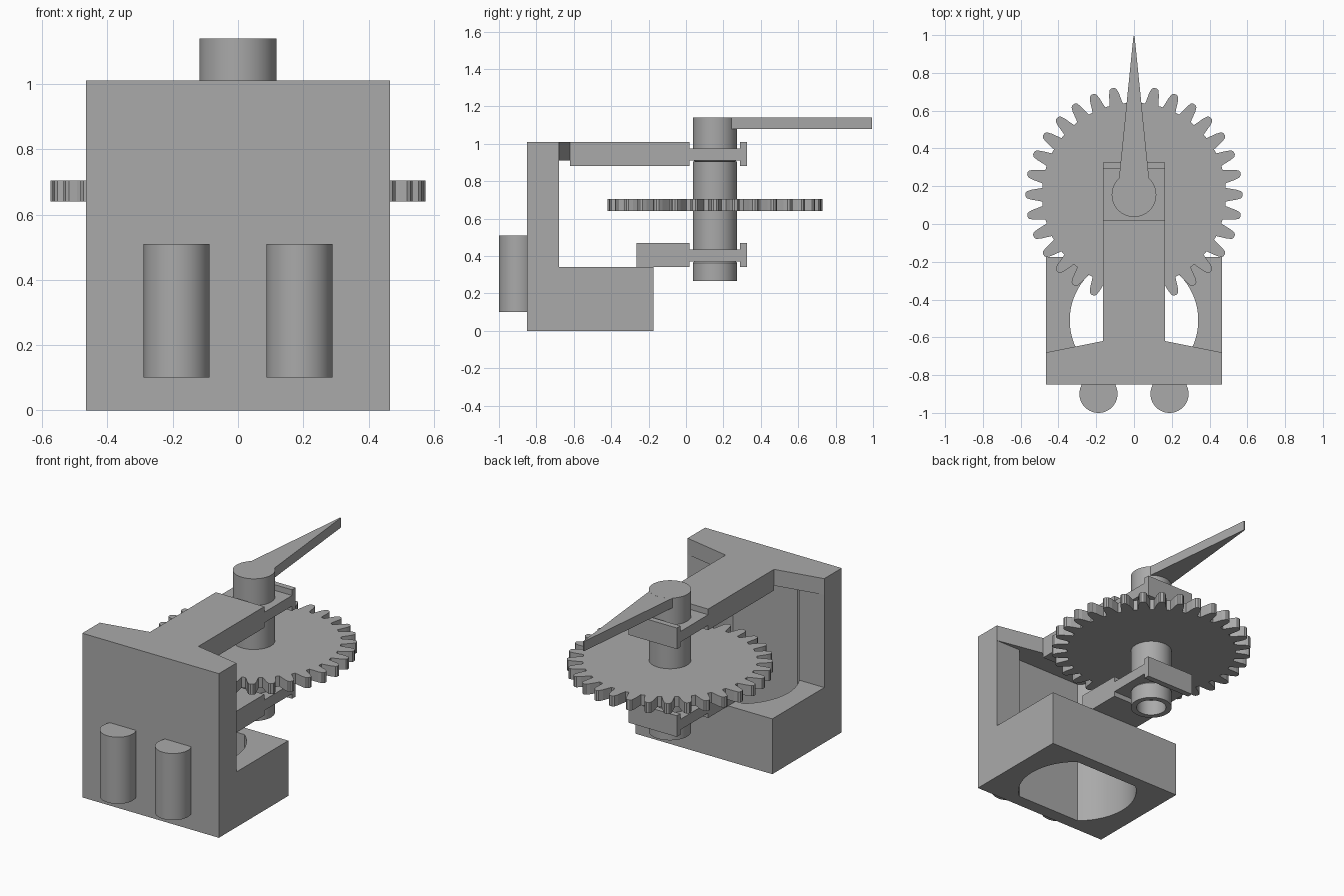
import bpy, bmesh
from math import sin, cos, pi, sqrt, asin
from mathutils import Vector

old = bpy.data.objects.get("Cube")
if old:
    bpy.data.objects.remove(old, do_unlink=True)

grey = bpy.data.materials.new("plain grey")
grey.use_nodes = True
grey.diffuse_color = (0.4, 0.4, 0.4, 1)
grey.node_tree.nodes["Principled BSDF"].inputs["Base Color"].default_value = (0.4, 0.4, 0.4, 1)

AXIS_Y = 0.155      # shaft centre
SHAFT_R = 0.118


def finish(name, bm, smooth=False):
    bmesh.ops.recalc_face_normals(bm, faces=bm.faces)
    mesh = bpy.data.meshes.new(name)
    bm.to_mesh(mesh)
    bm.free()
    mesh.materials.append(grey)
    ob = bpy.data.objects.new(name, mesh)
    bpy.context.collection.objects.link(ob)
    if smooth:
        bpy.ops.object.select_all(action='DESELECT')
        ob.select_set(True)
        bpy.context.view_layer.objects.active = ob
        bpy.ops.object.shade_smooth_by_angle(angle=pi / 6)
    return ob


def prism(name, points, start, depth, smooth=False):
    """Extrude a closed outline of 3D points along a depth vector."""
    bm = bmesh.new()
    face = bm.faces.new([bm.verts.new(Vector(p) + Vector(start)) for p in points])
    res = bmesh.ops.extrude_face_region(bm, geom=[face])
    verts = [g for g in res["geom"] if isinstance(g, bmesh.types.BMVert)]
    bmesh.ops.translate(bm, vec=depth, verts=verts)
    return finish(name, bm, smooth)


def plan(name, outline, z0, z1, smooth=False):
    return prism(name, [(x, y, 0) for x, y in outline], (0, 0, z0), (0, 0, z1 - z0), smooth)


def side(name, outline, half_width):
    return prism(name, [(0, y, z) for y, z in outline], (-half_width, 0, 0), (2 * half_width, 0, 0))


def circle(cx, cy, r, n=64):
    return [(cx + r * cos(2 * pi * i / n), cy + r * sin(2 * pi * i / n)) for i in range(n)]


# L-shaped body: wall and base
body = side("body", [(-0.85, 0), (-0.175, 0), (-0.175, 0.34), (-0.68, 0.34),
                     (-0.68, 1.01), (-0.85, 1.01)], 0.465)

# Well through the base and recess in the wall: a circle with two flats
R, FLAT, WELL_Y = 0.34, 0.26, -0.51
reach = asin(FLAT / R)
right_arc = [(R * cos(a), WELL_Y + R * sin(a))
             for a in [reach * (i / 20 - 1) for i in range(41)]]
left_arc = [(-x, y) for x, y in reversed(right_arc)]
cutter = plan("well_cutter", right_arc + left_arc, -0.1, 0.91)
cutter.hide_render = True
cutter.hide_viewport = True
cut = body.modifiers.new("well", 'BOOLEAN')
cut.operation = 'DIFFERENCE'
cut.solver = 'EXACT'
cut.object = cutter
bpy.context.view_layer.objects.active = body
body.select_set(True)
bpy.ops.object.modifier_apply(modifier="well")
bpy.data.objects.remove(cutter, do_unlink=True)
bpy.ops.object.shade_smooth_by_angle(angle=pi / 6)

# Tapered shoulder joining the wall to the upper arm
plan("shoulder", [(-0.465, -0.68), (0.465, -0.68), (0.165, -0.62), (-0.165, -0.62)], 0.91, 1.01)


# Arms: thick beam, thin bearing plate, end tab
def arm(name, y0, z):
    side(name, [(y0, z), (0.02, z), (0.02, z + 0.03), (0.29, z + 0.03), (0.29, z),
                (0.325, z), (0.325, z + 0.13), (0.29, z + 0.13), (0.29, z + 0.095),
                (0.02, z + 0.095), (0.02, z + 0.13), (y0, z + 0.13)], 0.165)


arm("upper_arm", -0.62, 0.88)
arm("lower_arm", -0.265, 0.34)

# Shaft turned from a profile, with a bore at the bottom
bm = bmesh.new()
profile = [(0, 0.36), (0.085, 0.36), (0.085, 0.265), (SHAFT_R, 0.265), (SHAFT_R, 0.362),
           (0.108, 0.375), (0.108, 0.905), (SHAFT_R, 0.915), (SHAFT_R, 1.14), (0, 1.14)]
# Between the arms the shaft keeps its full radius
profile[6:6] = [(0.108, 0.43), (SHAFT_R, 0.43), (SHAFT_R, 0.905)]
verts = [bm.verts.new((r, AXIS_Y, z)) for r, z in profile]
edges = [bm.edges.new(pair) for pair in zip(verts, verts[1:])]
bmesh.ops.spin(bm, geom=verts + edges, cent=(0, AXIS_Y, 0), axis=(0, 0, 1),
               angle=2 * pi, steps=64)
bmesh.ops.remove_doubles(bm, verts=bm.verts, dist=0.0005)
finish("shaft", bm, True)

# Gear wheel: each tooth is a rounded taper
TEETH = 32
tooth = [(-0.036, 0.487), (-0.031, 0.515), (-0.026, 0.545), (-0.018, 0.568), (-0.008, 0.575)]
tooth += [(-t, r) for t, r in reversed(tooth)]
gear = []
for i in range(TEETH):
    a = 2 * pi * i / TEETH
    for t, r in tooth:
        h = sqrt(r * r - t * t)
        gear.append((h * cos(a) - t * sin(a), AXIS_Y + h * sin(a) + t * cos(a)))
gear.reverse()
plan("gear_wheel", gear, 0.64, 0.705)

# Pointer on top of the shaft
plan("pointer", [(-0.08, 0.235), (0, 0.17), (0.08, 0.235), (0.003, 0.995), (-0.003, 0.995)],
     1.08, 1.1398)

# Two round pegs on the front of the wall
for label, x in (("left", 0.188), ("right", -0.188)):
    plan(label + "_peg", circle(x, -0.899, 0.101), 0.1, 0.51, True)
